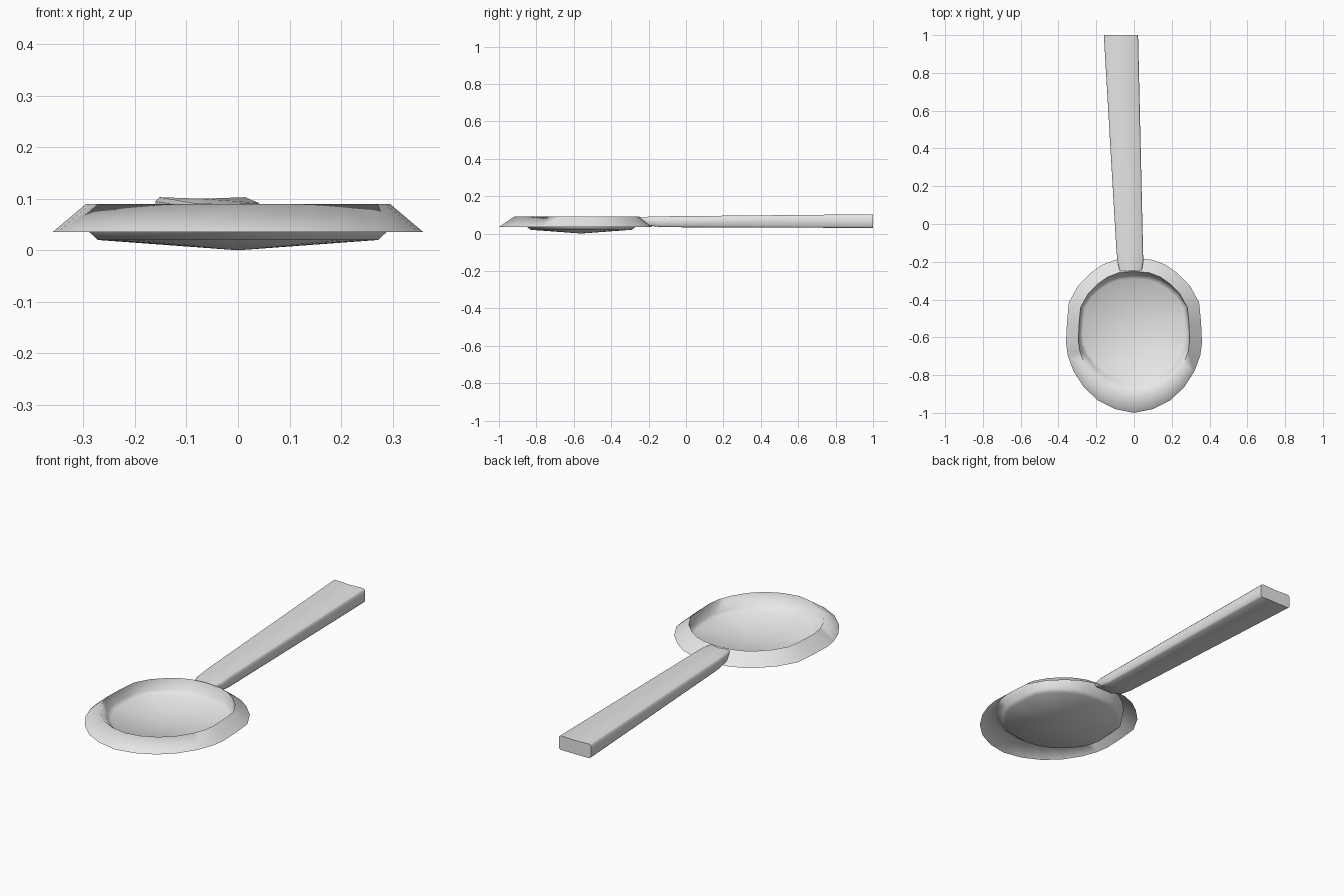
import bpy, bmesh, math
from mathutils import Vector

if "Cube" in bpy.data.objects:
    bpy.data.objects.remove(bpy.data.objects["Cube"])

grey = bpy.data.materials.new("light_grey")
grey.diffuse_color = (0.8, 0.8, 0.8, 1)
grey.use_nodes = True
grey.node_tree.nodes["Principled BSDF"].inputs["Base Color"].default_value = grey.diffuse_color


def finish(bm, name, angle):
    me = bpy.data.meshes.new(name)
    bm.to_mesh(me)
    bm.free()
    ob = bpy.data.objects.new(name, me)
    bpy.context.collection.objects.link(ob)
    me.materials.append(grey)
    bpy.ops.object.select_all(action='DESELECT')
    ob.select_set(True)
    bpy.context.view_layer.objects.active = ob
    bpy.ops.object.shade_smooth_by_angle(angle=math.radians(angle))
    return ob


# bowl: half outline (x, y) of the flared rim, mirrored to the other side
half = [(0, -1.0), (0.10, -0.98), (0.19, -0.935), (0.265, -0.865), (0.32, -0.78),
        (0.35, -0.70), (0.36, -0.63), (0.355, -0.52), (0.345, -0.415),
        (0.295, -0.325), (0.23, -0.26), (0.17, -0.217), (0.10, -0.19)]
outline = half + [(0, -0.18)] + [(-x, y) for x, y in reversed(half[1:])]
# each ring: half width, front y, back y, z
rings = [(0.36, -1.0, -0.18, 0.035), (0.295, -0.92, -0.25, 0.09),
         (0.288, -0.85, -0.27, 0.035), (0.272, -0.83, -0.29, 0.02)]
bm = bmesh.new()
loops = []
for w, y0, y1, z in rings:
    loops.append([bm.verts.new((x * w / 0.36, y0 + (y + 1) / 0.82 * (y1 - y0), z))
                  for x, y in outline])
n = len(outline)
for a, b in zip(loops, loops[1:]):
    for i in range(n):
        j = (i + 1) % n
        bm.faces.new((a[i], a[j], b[j], b[i]))
tip = bm.verts.new((0, -0.56, 0))
for i in range(n):
    bm.faces.new((loops[-1][i], loops[-1][(i + 1) % n], tip))
finish(bm, "bowl", 100)

# handle: tapered bar, slightly dished on top, leaning to the left
# each station: y, left x, right x, bottom z, top z
stations = [(-0.25, -0.075, 0.04, 0.065, 0.088), (-0.20, -0.088, 0.05, 0.042, 0.09),
            (-0.13, -0.094, 0.048, 0.034, 0.092), (1.0, -0.16, 0.022, 0.03, 0.103)]
bm = bmesh.new()
secs = []
for y, l, r, b, t in stations:
    m, d = (l + r) / 2, 0.008
    pts = [(l + d, b), (m, b), (r - d, b), (r, b + d), (r, t - d), (r - d, t),
           (m, t - 0.003), (l + d, t), (l, t - d), (l, b + d)]
    secs.append([bm.verts.new((x, y, z)) for x, z in pts])
k = len(secs[0])
for a, b in zip(secs, secs[1:]):
    for i in range(k):
        j = (i + 1) % k
        bm.faces.new((a[i], a[j], b[j], b[i]))
bm.faces.new(secs[0])
bm.faces.new(secs[-1])
bmesh.ops.recalc_face_normals(bm, faces=bm.faces[:])
finish(bm, "handle", 60)
